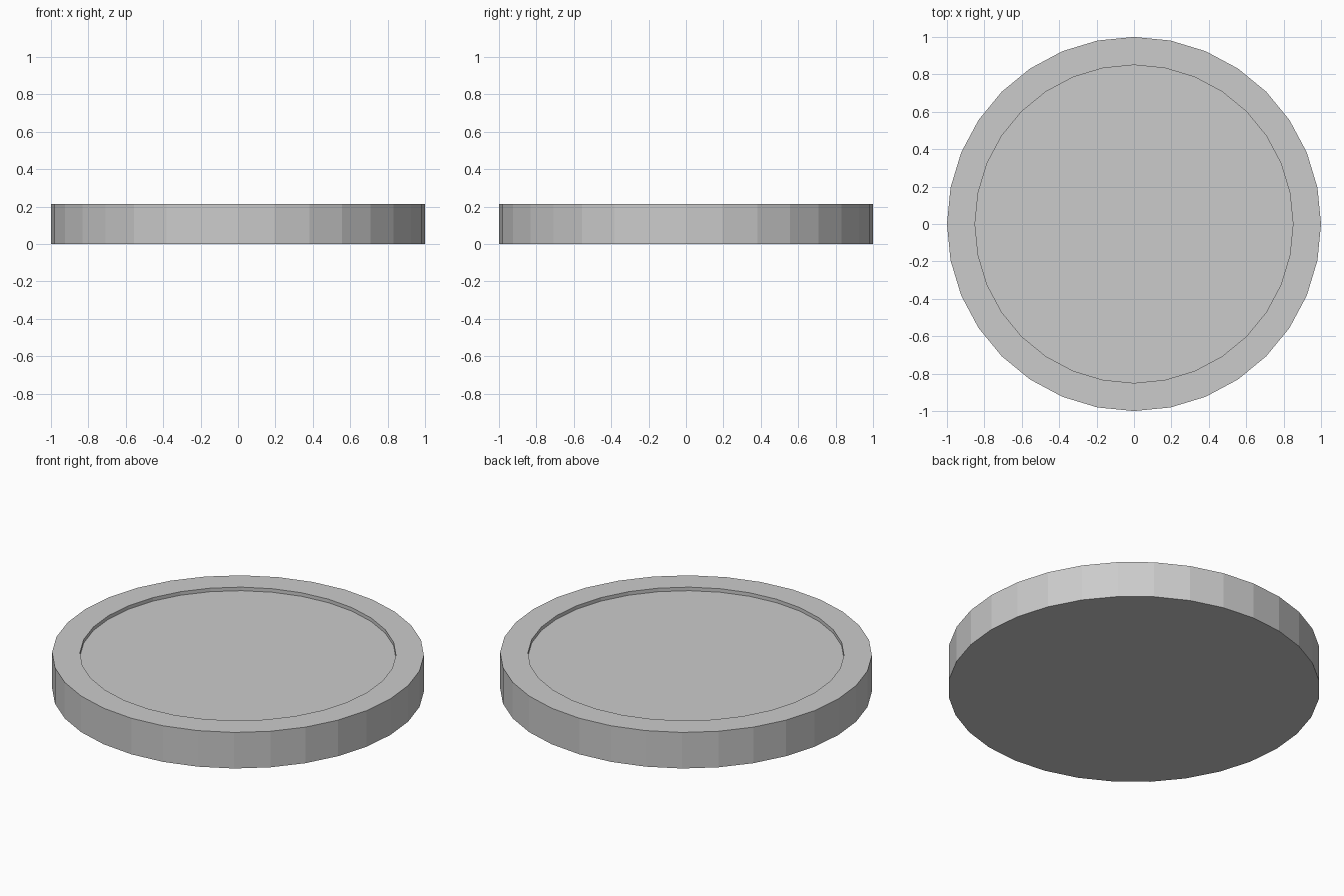
import bpy, bmesh

if "Cube" in bpy.data.objects:
    bpy.data.objects.remove(bpy.data.objects["Cube"])

SIDES, RADIUS, HEIGHT = 32, 1.0, 0.214
RIM_INNER, RECESS = 0.85, 0.021

# Profile from the base edge, up the side, over the rim and down into the recess
profile = [(RADIUS, 0), (RADIUS, HEIGHT), (RIM_INNER, HEIGHT), (RIM_INNER, HEIGHT - RECESS)]

bm = bmesh.new()
rings = []
for r, z in profile:
    ring = bmesh.ops.create_circle(bm, cap_ends=False, segments=SIDES, radius=r)["verts"]
    bmesh.ops.translate(bm, verts=ring, vec=(0, 0, z))
    rings.append(ring)

# Side wall, rim top and recess wall
for a, b in zip(rings, rings[1:]):
    for i in range(SIDES):
        j = (i + 1) % SIDES
        bm.faces.new((a[i], a[j], b[j], b[i]))

# Underside and recessed floor
bm.faces.new(rings[0])
bm.faces.new(rings[-1])
bmesh.ops.recalc_face_normals(bm, faces=bm.faces[:])

mesh = bpy.data.meshes.new("recessed_disc")
bm.to_mesh(mesh)
bm.free()
bpy.context.collection.objects.link(bpy.data.objects.new("recessed_disc", mesh))
